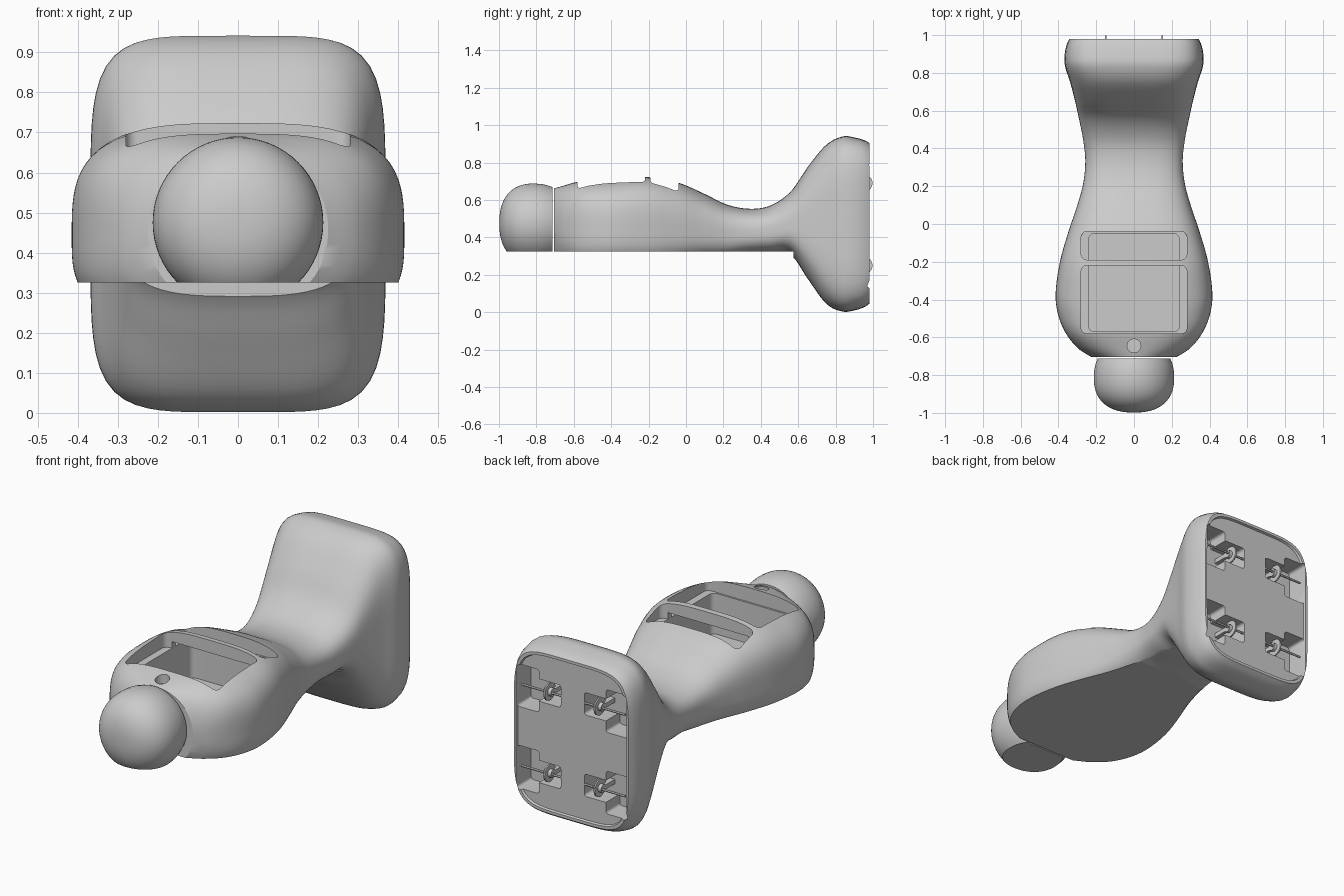
import bpy, bmesh, math
from mathutils import Matrix, Vector

if "Cube" in bpy.data.objects:
    bpy.data.objects.remove(bpy.data.objects["Cube"])


def make_object(name, bm):
    bmesh.ops.recalc_face_normals(bm, faces=bm.faces)
    me = bpy.data.meshes.new(name)
    bm.to_mesh(me)
    bm.free()
    ob = bpy.data.objects.new(name, me)
    bpy.context.collection.objects.link(ob)
    return ob


def loft(name, rings):
    bm = bmesh.new()
    rows = [[bm.verts.new(p) for p in ring] for ring in rings]
    n = len(rows[0])
    for a, b in zip(rows, rows[1:]):
        for i in range(n):
            j = (i + 1) % n
            bm.faces.new((a[i], a[j], b[j], b[i]))
    bm.faces.new(rows[0])
    bm.faces.new(rows[-1])
    return make_object(name, bm)


def box(name, x, y, z, round_axis=None, radius=0.03):
    """Box from ranges; edges along round_axis are rounded."""
    bm = bmesh.new()
    bmesh.ops.create_cube(bm, size=1)
    for v in bm.verts:
        v.co = Vector([(r[0] + r[1]) / 2 + c * (r[1] - r[0]) for r, c in zip((x, y, z), v.co)])
    if round_axis is not None:
        edges = [e for e in bm.edges
                 if abs((e.verts[0].co - e.verts[1].co).normalized()[round_axis]) > 0.9]
        bmesh.ops.bevel(bm, geom=edges, offset=radius, segments=5, profile=0.5, affect='EDGES')
    return make_object(name, bm)


def cylinder(name, centre, radius, depth, axis, segments=32):
    bm = bmesh.new()
    rot = {'X': Matrix.Rotation(math.pi / 2, 4, 'Y'), 'Z': Matrix()}[axis]
    bmesh.ops.create_cone(bm, cap_ends=True, segments=segments, radius1=radius, radius2=radius,
                          depth=depth, matrix=Matrix.Translation(centre) @ rot)
    return make_object(name, bm)


def select(ob):
    bpy.ops.object.select_all(action='DESELECT')
    ob.select_set(True)
    bpy.context.view_layer.objects.active = ob


def cut(ob, cutter):
    cutter.hide_render = True
    select(ob)
    m = ob.modifiers.new("cut", 'BOOLEAN')
    m.operation, m.solver, m.object = 'DIFFERENCE', 'EXACT', cutter
    bpy.ops.object.modifier_apply(modifier=m.name)
    bpy.data.objects.remove(cutter)


def smooth(ob):
    select(ob)
    bpy.ops.object.shade_smooth_by_angle(angle=math.radians(30))


def sample(keys, y):
    """Smooth interpolation of key rows by their first column."""
    i = max(0, min(len(keys) - 2, sum(k[0] <= y for k in keys) - 1))
    a, b = keys[i], keys[i + 1]
    p, q = keys[max(i - 1, 0)], keys[min(i + 2, len(keys) - 1)]
    h = b[0] - a[0]
    t = (y - a[0]) / h
    out = []
    for c in range(1, len(a)):
        ma = (b[c] - p[c]) / (b[0] - p[0]) * h
        mb = (q[c] - a[c]) / (q[0] - a[0]) * h
        out.append((2*t**3 - 3*t*t + 1) * a[c] + (t**3 - 2*t*t + t) * ma
                   + (3*t*t - 2*t**3) * b[c] + (t**3 - t*t) * mb)
    return out


def section(y, hw, top, bot, mid, n, scale=1.0, count=96):
    pts = []
    for i in range(count):
        a = 2 * math.pi * (i + 0.5) / count
        c, s = math.cos(a), math.sin(a)
        r = (abs(c) ** n + abs(s) ** n) ** (-1 / n)
        h = top - mid if s > 0 else mid - bot
        pts.append((hw * r * c * scale, y, mid + h * r * s * scale))
    return pts


# Body: y, half width, top, bottom, widest height, squareness
KEYS = [(-0.705, 0.225, 0.662, 0.25, 0.455, 2.1),
        (-0.66, 0.295, 0.675, 0.24, 0.45, 2.6),
        (-0.58, 0.36, 0.697, 0.23, 0.445, 3.3),
        (-0.48, 0.402, 0.711, 0.22, 0.44, 3.3),
        (-0.37, 0.415, 0.718, 0.22, 0.44, 3.3),
        (-0.2, 0.392, 0.722, 0.23, 0.44, 3.4),
        (-0.04, 0.347, 0.692, 0.25, 0.435, 3.2),
        (0.1, 0.30, 0.632, 0.27, 0.43, 3.0),
        (0.22, 0.268, 0.575, 0.28, 0.425, 2.9),
        (0.34, 0.258, 0.553, 0.30, 0.425, 2.8),
        (0.45, 0.27, 0.57, 0.305, 0.435, 2.8),
        (0.56, 0.292, 0.645, 0.305, 0.46, 3.0),
        (0.65, 0.312, 0.775, 0.18, 0.475, 3.5),
        (0.75, 0.338, 0.895, 0.045, 0.475, 4.2),
        (0.84, 0.366, 0.94, 0.003, 0.475, 4.8),
        (0.91, 0.366, 0.932, 0.012, 0.475, 5.0),
        (0.96, 0.353, 0.917, 0.03, 0.475, 5.2),
        (0.98, 0.343, 0.905, 0.045, 0.475, 5.2)]
y0, y1, steps = KEYS[0][0], KEYS[-1][0], 90
rings = []
for k in range(steps + 1):
    y = y0 + (y1 - y0) * k / steps
    rings.append(section(y, *sample(KEYS, y)))
end = KEYS[-1][1:]
rings.append(section(0.98, *end, scale=0.965))
rings.append(section(0.968, *end, scale=0.955))
body = loft("body", rings)

# Flat underside
cut(body, box("floor_cutter", (-1, 1), (-2, 0.575), (-1, 0.325)))

# Top windows with a hollow beneath and a bar between them
for ya, yb in ((-0.58, -0.22), (-0.19, -0.04)):
    cut(body, box("window_cutter", (-0.28, 0.28), (ya, yb), (0.62, 0.9), 2))
cut(body, box("hollow_cutter", (-0.24, 0.24), (-0.57, -0.05), (0.40, 0.655), 2))

# Round button well
cut(body, cylinder("button_cutter", (0, -0.645, 0.72), 0.036, 0.16, 'Z'))

# Clip wells in the back plate
for sx in (-1, 1):
    for z in (0.69, 0.25):
        for a, b, lo, hi in ((0.2, 0.33, -0.12, 0.11), (0.07, 0.21, -0.06, 0.06)):
            cut(body, box("well_cutter", sorted((sx * a, sx * b)), (0.85, 1.1),
                          (z + lo, z + hi), 1, 0.015))
smooth(body)

# Head: rounded nose turned about y
profile = []
for k in range(1, 21):
    a = math.pi / 2 * k / 20
    r = (math.cos(a) ** 2.4 + math.sin(a) ** 2.4) ** (-1 / 2.4)
    profile.append((-0.81 - 0.188 * r * math.cos(a), 0.213 * r * math.sin(a)))
profile += [(-0.77, 0.21), (-0.74, 0.203), (-0.713, 0.193)]
head = loft("head", [[(r * math.cos(t), y, 0.475 + r * math.sin(t))
                      for t in (2 * math.pi * i / 64 for i in range(64))] for y, r in profile])
cut(head, box("floor_cutter", (-1, 1), (-2, 0), (-1, 0.325)))
smooth(head)

# Back clips: thin wheel, hub, rod and bracket in each well
for sx in (-1, 1):
    for z in (0.69, 0.25):
        cx = sx * 0.15
        parts = [cylinder("clip_wheel", (cx, 0.95, z), 0.047, 0.008, 'X'),
                 cylinder("clip_hub", (cx, 0.95, z), 0.022, 0.045, 'X', 20),
                 cylinder("clip_rod", (sx * 0.19, 0.96, z), 0.006, 0.24, 'X', 12),
                 box("clip_bracket", (cx - 0.02, cx + 0.02), (0.84, 0.945), (z - 0.012, z + 0.012))]
        for p in parts:
            smooth(p)
